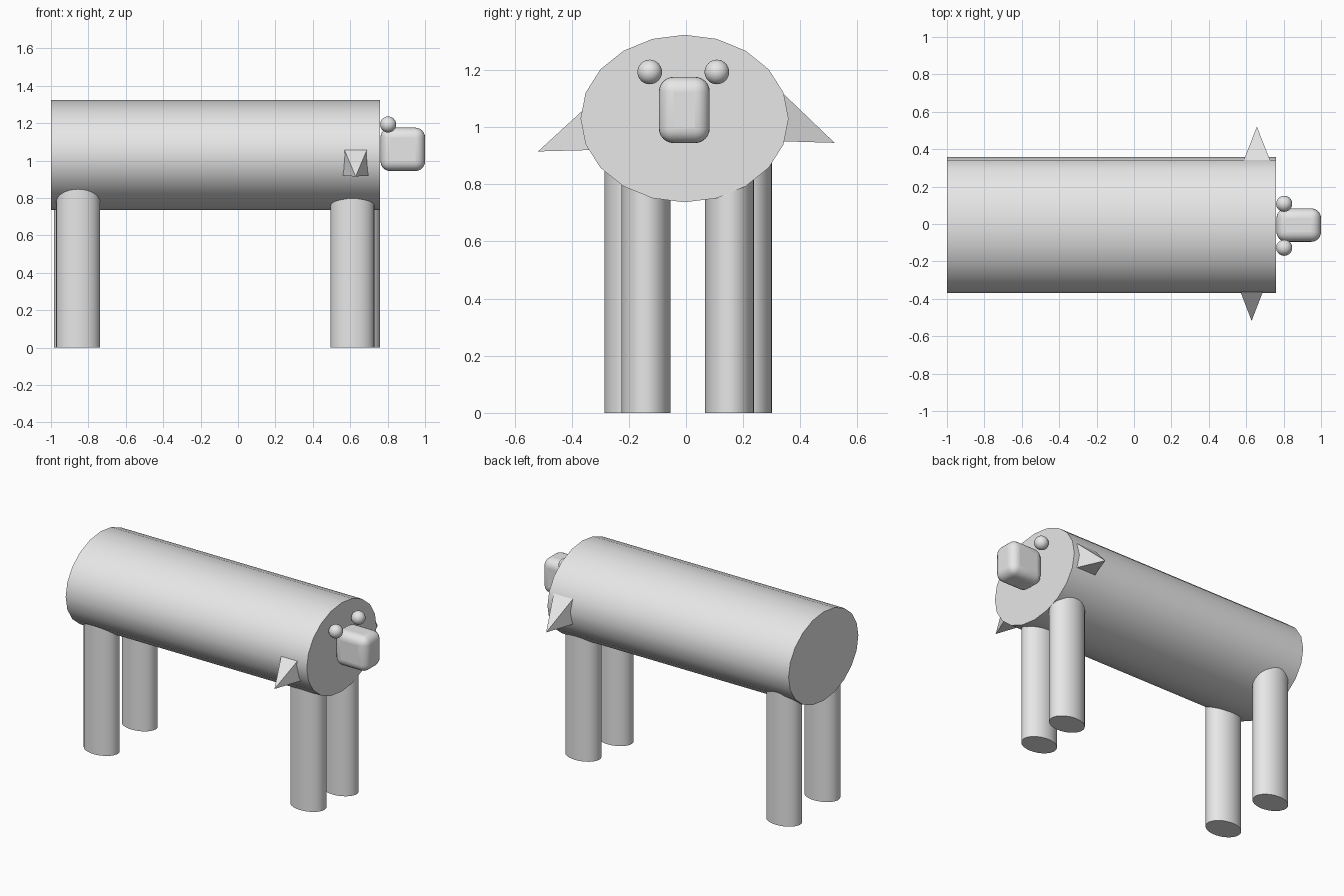
import bpy, bmesh, math
from mathutils import Vector

cube = bpy.data.objects.get("Cube")
if cube:
    bpy.data.objects.remove(cube, do_unlink=True)

grey = bpy.data.materials.new("light grey")
grey.use_nodes = True
grey.diffuse_color = (0.8, 0.8, 0.8, 1)
grey.node_tree.nodes["Principled BSDF"].inputs["Base Color"].default_value = (0.8, 0.8, 0.8, 1)


def finish(obj, name, smooth=True):
    obj.name = name
    obj.data.name = name
    obj.data.materials.append(grey)
    if smooth:
        bpy.ops.object.select_all(action="DESELECT")
        obj.select_set(True)
        bpy.context.view_layer.objects.active = obj
        bpy.ops.object.transform_apply(location=False, rotation=True, scale=True)
        bpy.ops.object.shade_smooth_by_angle(angle=math.radians(30))
    return obj


# Oval body lying along x
bpy.ops.mesh.primitive_cylinder_add(vertices=20, radius=1, depth=1.76, location=(-0.12, -0.005, 1.03),
                                    rotation=(0, math.pi / 2, 0))
body = bpy.context.object
body.scale = (0.293, 0.364, 1)
finish(body, "body")

# Oval legs, their tops hidden in the body
LEG_TOP = 0.98
legs = {
    "front_right_leg": (0.612, -0.14),
    "front_left_leg": (0.643, 0.152),
    "back_right_leg": (-0.855, -0.2),
    "back_left_leg": (-0.868, 0.215),
}
for name, (x, y) in legs.items():
    bpy.ops.mesh.primitive_cylinder_add(vertices=32, radius=1, depth=LEG_TOP, location=(x, y, LEG_TOP / 2))
    leg = bpy.context.object
    leg.scale = (0.117, 0.086, 1)
    finish(leg, name)

# Eyes
for name, y in (("right_eye", -0.127), ("left_eye", 0.108)):
    bpy.ops.mesh.primitive_uv_sphere_add(segments=32, ring_count=16, radius=0.043, location=(0.803, y, 1.193))
    finish(bpy.context.object, name)

# Rounded snout
bpy.ops.mesh.primitive_cube_add(size=1, location=(0.881, -0.006, 1.06))
snout = bpy.context.object
snout.scale = (0.238, 0.178, 0.232)
finish(snout, "snout")
bevel = snout.modifiers.new("rounding", "BEVEL")
bevel.width = 0.052
bevel.segments = 6


# Pyramid ears, drooping to a point and sunk a little into the body
def ear(name, tip, y, half_width, bottom, top):
    tip = Vector(tip)
    bm = bmesh.new()
    point = bm.verts.new(tip)
    corners = [(-1, bottom), (1, bottom), (1, top), (-1, top)]
    base = []
    for side, z in corners:
        edge = Vector((tip.x + side * half_width, y, z))
        base.append(bm.verts.new(tip + (edge - tip) * 1.25))
    bm.faces.new(base)
    for i in range(4):
        bm.faces.new((base[i], base[(i + 1) % 4], point))
    bmesh.ops.recalc_face_normals(bm, faces=bm.faces)
    mesh = bpy.data.meshes.new(name)
    bm.to_mesh(mesh)
    bm.free()
    obj = bpy.data.objects.new(name, mesh)
    bpy.context.collection.objects.link(obj)
    finish(obj, name, smooth=False)


ear("right_ear", (0.629, -0.518, 0.915), -0.365, 0.059, 0.919, 1.055)
ear("left_ear", (0.657, 0.52, 0.945), 0.35, 0.067, 0.95, 1.108)
